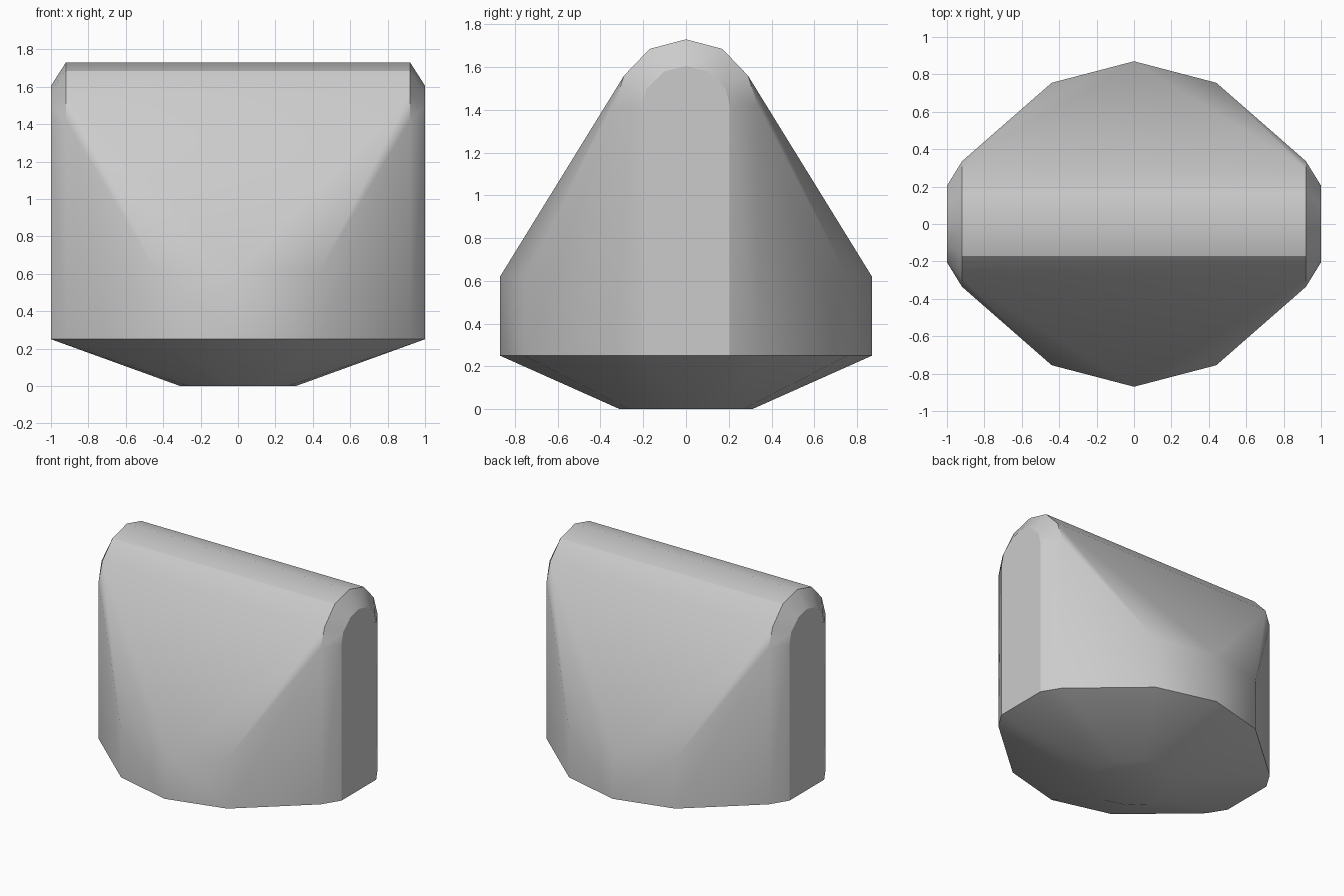
import bpy
import bmesh
import math

cube = bpy.data.objects.get("Cube")
if cube:
    bpy.data.objects.remove(cube, do_unlink=True)

# Single stone-grey material
grey = bpy.data.materials.new("light grey")
grey.use_nodes = True
colour = (0.6, 0.6, 0.6, 1.0)
grey.diffuse_color = colour
grey.node_tree.nodes["Principled BSDF"].inputs["Base Color"].default_value = colour

# One quarter of the body; mirrored in x and y
RIM_Z, SHOULDER_Z, EAVE_Z = 0.25, 0.62, 1.42
quarter = []

# Rim outline, with the vertical walls rising from it
for x, y, top in [(0, 0.87, SHOULDER_Z), (0.44, 0.755, SHOULDER_Z),
                  (0.92, 0.335, EAVE_Z), (1, 0.205, EAVE_Z)]:
    quarter += [(x, y, RIM_Z), (x, y, top)]

# Rounded ridge, and the smaller arch of the chamfered end
quarter += [(0.92, y, z) for y, z in [(0.29, 1.56), (0.17, 1.685), (0, 1.73)]]
quarter += [(1, y, z) for y, z in [(0.185, 1.5), (0.1, 1.58), (0, 1.605)]]

# Small flat foot under the tapered base
for i in range(4):
    a = i * math.pi / 6
    quarter.append((round(0.31 * math.cos(a), 3), round(0.31 * math.sin(a), 3), 0))

points = sorted({(sx * x, sy * y, z) for x, y, z in quarter
                 for sx in (-1, 1) for sy in (-1, 1)})

# Wrap the faceted body around the points
bm = bmesh.new()
for p in points:
    bm.verts.new(p)
hull = bmesh.ops.convex_hull(bm, input=bm.verts)
loose = {g for g in hull["geom_interior"] + hull["geom_unused"]
         if isinstance(g, bmesh.types.BMVert)}
bmesh.ops.delete(bm, geom=list(loose), context="VERTS")
bmesh.ops.dissolve_limit(bm, angle_limit=math.radians(1),
                         verts=bm.verts, edges=bm.edges)
bmesh.ops.recalc_face_normals(bm, faces=bm.faces)

mesh = bpy.data.meshes.new("faceted_body")
bm.to_mesh(mesh)
bm.free()
mesh.materials.append(grey)
body = bpy.data.objects.new("faceted_body", mesh)
bpy.context.collection.objects.link(body)

# Soft facets, crisp rim and ends
bpy.ops.object.select_all(action="DESELECT")
body.select_set(True)
bpy.context.view_layer.objects.active = body
bpy.ops.object.shade_smooth_by_angle(angle=math.radians(30))
